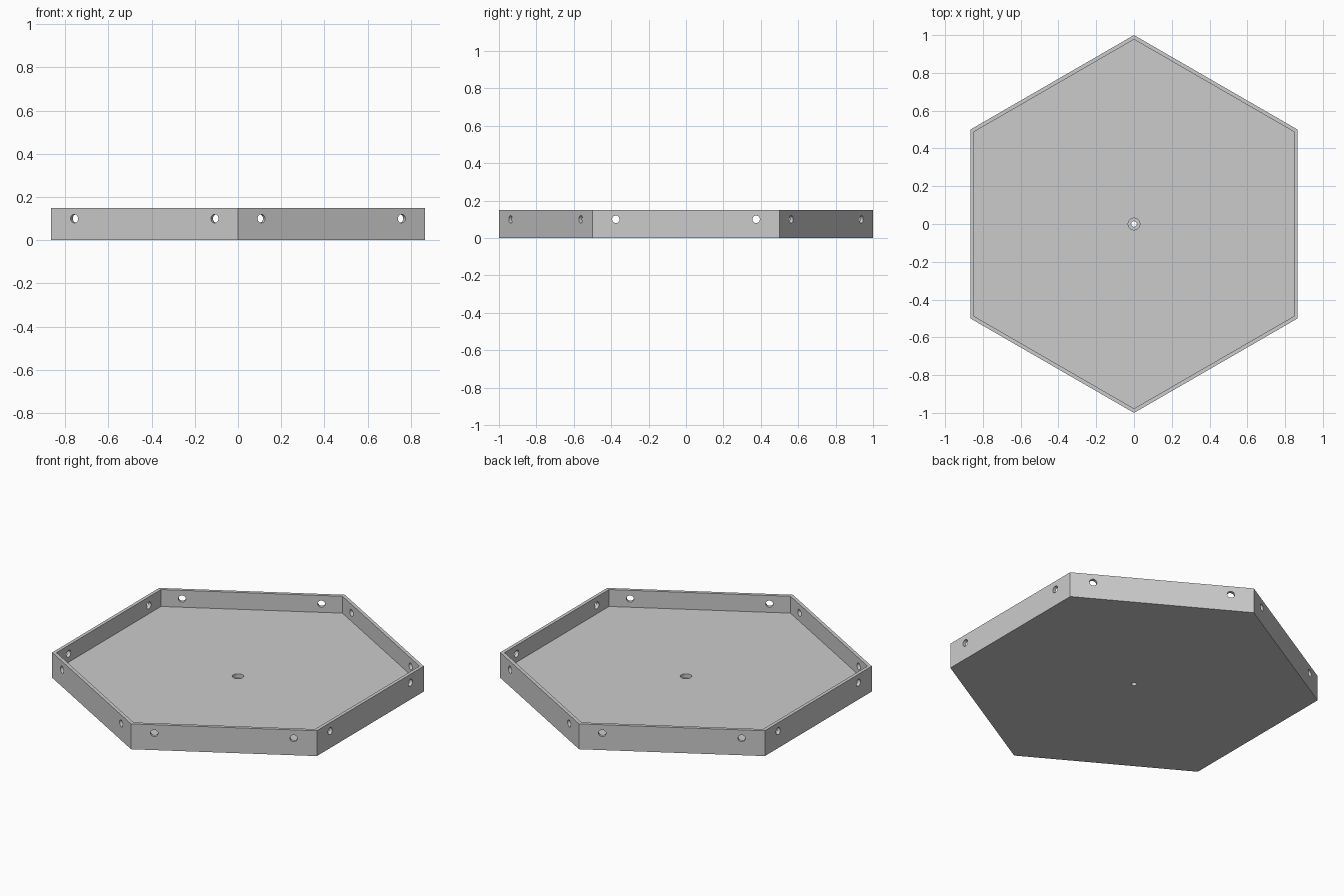
import bpy
from math import radians, cos, sin, pi

if "Cube" in bpy.data.objects:
    bpy.data.objects.remove(bpy.data.objects["Cube"])

HEIGHT, WALL, FLOOR = 0.15, 0.02, 0.05
APOTHEM = cos(pi / 6)


def prism(name, sides, radius, depth, location, rotation=(0, 0, 0)):
    bpy.ops.mesh.primitive_cylinder_add(vertices=sides, radius=radius, depth=depth,
                                        location=location, rotation=rotation)
    obj = bpy.context.object
    obj.name = name
    return obj


def cut(target, cutter):
    cutter.hide_render = True
    mod = target.modifiers.new("cut", 'BOOLEAN')
    mod.operation = 'DIFFERENCE'
    mod.solver = 'EXACT'
    mod.object = cutter
    bpy.context.view_layer.objects.active = target
    bpy.ops.object.modifier_apply(modifier=mod.name)
    bpy.data.objects.remove(cutter, do_unlink=True)


# Hexagonal tray, points on +y and -y
tray = prism("hex_tray", 6, 1.0, HEIGHT, (0, 0, HEIGHT / 2))

# Hollow interior
inner = (APOTHEM - WALL) / APOTHEM
cut(tray, prism("recess", 6, inner, 0.2, (0, 0, FLOOR + 0.1)))

# Centre screw hole with wider counterbore
cut(tray, prism("counterbore", 32, 0.031, 0.05, (0, 0, FLOOR)))
cut(tray, prism("screw_hole", 32, 0.015, 0.2, (0, 0, FLOOR / 2)))

# Two connector holes in each side wall
for i in range(6):
    a = radians(60 * i)
    for t in (-0.375, 0.375):
        r = APOTHEM - WALL / 2
        loc = (r * cos(a) - t * sin(a), r * sin(a) + t * cos(a), 0.10)
        cut(tray, prism("side_hole", 32, 0.02, 0.08, loc, (0, pi / 2, a)))

# Smooth hole walls, crisp edges elsewhere
bpy.ops.object.select_all(action='DESELECT')
tray.select_set(True)
bpy.context.view_layer.objects.active = tray
bpy.ops.object.shade_smooth_by_angle(angle=radians(30))
